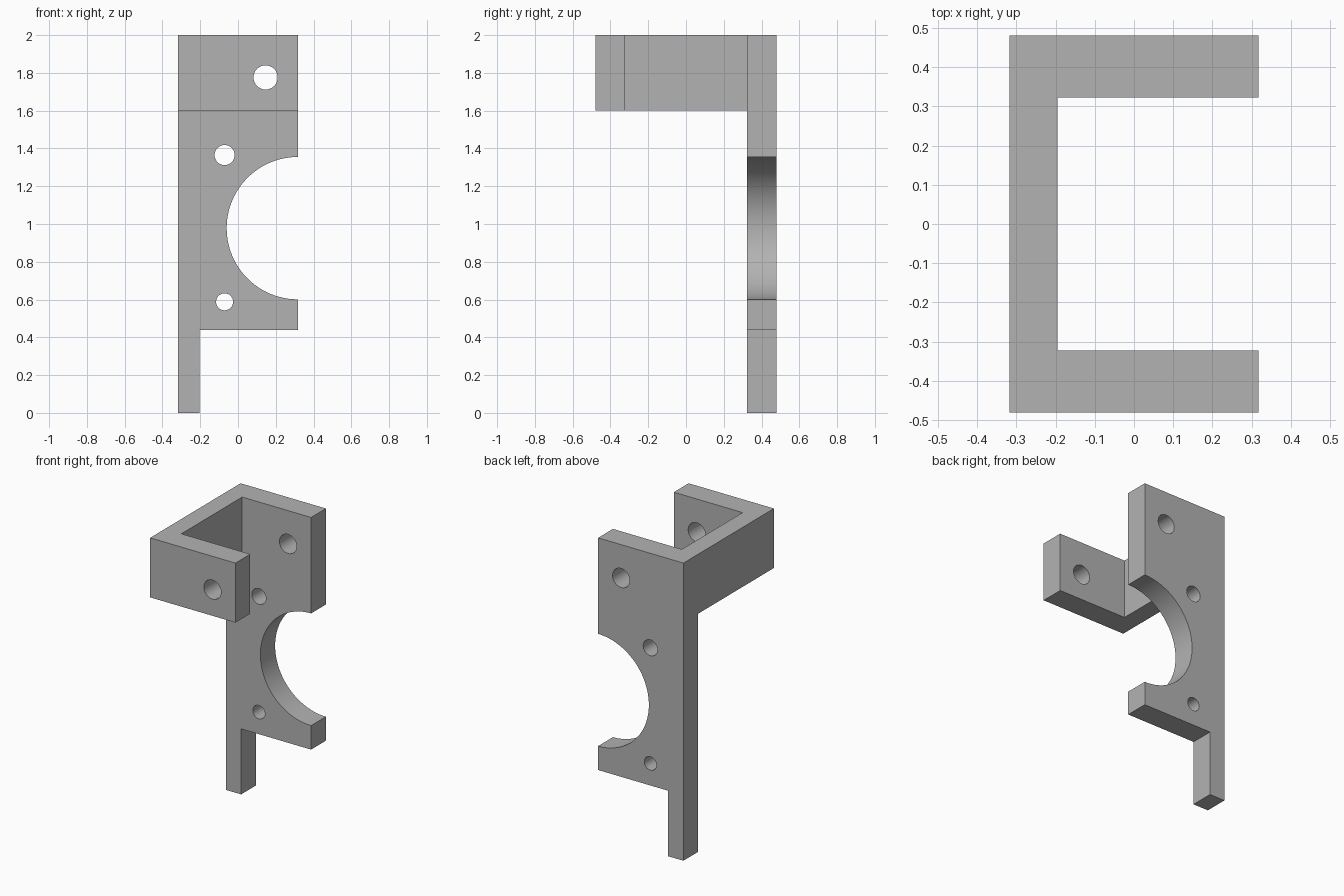
import bpy, bmesh
from math import sin, cos, pi, radians
from mathutils import Vector

cube = bpy.data.objects.get("Cube")
if cube:
    bpy.data.objects.remove(cube, do_unlink=True)

GREY = (0.45, 0.45, 0.45, 1)
metal = bpy.data.materials.new("plain_grey")
metal.use_nodes = True
metal.diffuse_color = GREY
metal.node_tree.nodes["Principled BSDF"].inputs["Base Color"].default_value = GREY

# Main dimensions
W, D, H = 0.317, 0.48, 2.0        # half width, half depth, height
INNER_X, INNER_Y = -0.195, 0.323  # inside faces of the bracket
ARM_Z = 1.6                       # underside of the front arm
LEG_X, LEG_Z = -0.203, 0.44       # leg edge and plate underside
BORE_Z, BORE_R = 0.978, 0.377


def extrude(name, points, offset):
    """Closed prism from a flat outline pushed along offset."""
    bm = bmesh.new()
    face = bm.faces.new([bm.verts.new(p) for p in points])
    result = bmesh.ops.extrude_face_region(bm, geom=[face])
    moved = [v for v in result["geom"] if isinstance(v, bmesh.types.BMVert)]
    bmesh.ops.translate(bm, verts=moved, vec=Vector(offset))
    bmesh.ops.recalc_face_normals(bm, faces=bm.faces)
    mesh = bpy.data.meshes.new(name)
    bm.to_mesh(mesh)
    bm.free()
    mesh.materials.append(metal)
    obj = bpy.data.objects.new(name, mesh)
    bpy.context.collection.objects.link(obj)
    return obj


def combine(target, other, operation):
    """Apply a boolean and discard the helper."""
    bpy.context.view_layer.objects.active = target
    mod = target.modifiers.new(operation.lower(), "BOOLEAN")
    mod.operation, mod.object, mod.solver = operation, other, "EXACT"
    bpy.ops.object.modifier_apply(modifier=mod.name)
    bpy.data.objects.remove(other, do_unlink=True)


# Back plate with its leg and half-round bore opening
arc = [(W - BORE_R * sin(pi * i / 48), BORE_Z - BORE_R * cos(pi * i / 48))
       for i in range(49)]
outline = [(-W, 0), (LEG_X, 0), (LEG_X, LEG_Z), (W, LEG_Z), *arc, (W, H), (-W, H)]
bracket = extrude("mounting_bracket", [(x, INNER_Y, z) for x, z in outline],
                  (0, D - INNER_Y, 0))

# Side wall and front arm wrapped around from the plate
wrap = [(-W, INNER_Y), (-W, -D), (W, -D), (W, -INNER_Y),
        (INNER_X, -INNER_Y), (INNER_X, INNER_Y)]
arm = extrude("front_arm", [(x, y, ARM_Z) for x, y in wrap], (0, 0, H - ARM_Z))
combine(bracket, arm, "UNION")

# Screw holes: the top one passes through both arm and plate
for x, z, r, y in [(0.146, 1.776, 0.064, -0.6),
                   (-0.071, 1.365, 0.053, 0.2),
                   (-0.071, 0.588, 0.045, 0.2)]:
    ring = [(x + r * cos(2 * pi * i / 48), y, z + r * sin(2 * pi * i / 48))
            for i in range(48)]
    cutter = extrude("hole_cutter", ring, (0, 0.6 - y, 0))
    cutter.hide_render = True
    combine(bracket, cutter, "DIFFERENCE")

# Smooth round walls, crisp edges
bpy.ops.object.select_all(action="DESELECT")
bracket.select_set(True)
bpy.context.view_layer.objects.active = bracket
bpy.ops.object.shade_smooth_by_angle(angle=radians(30))
